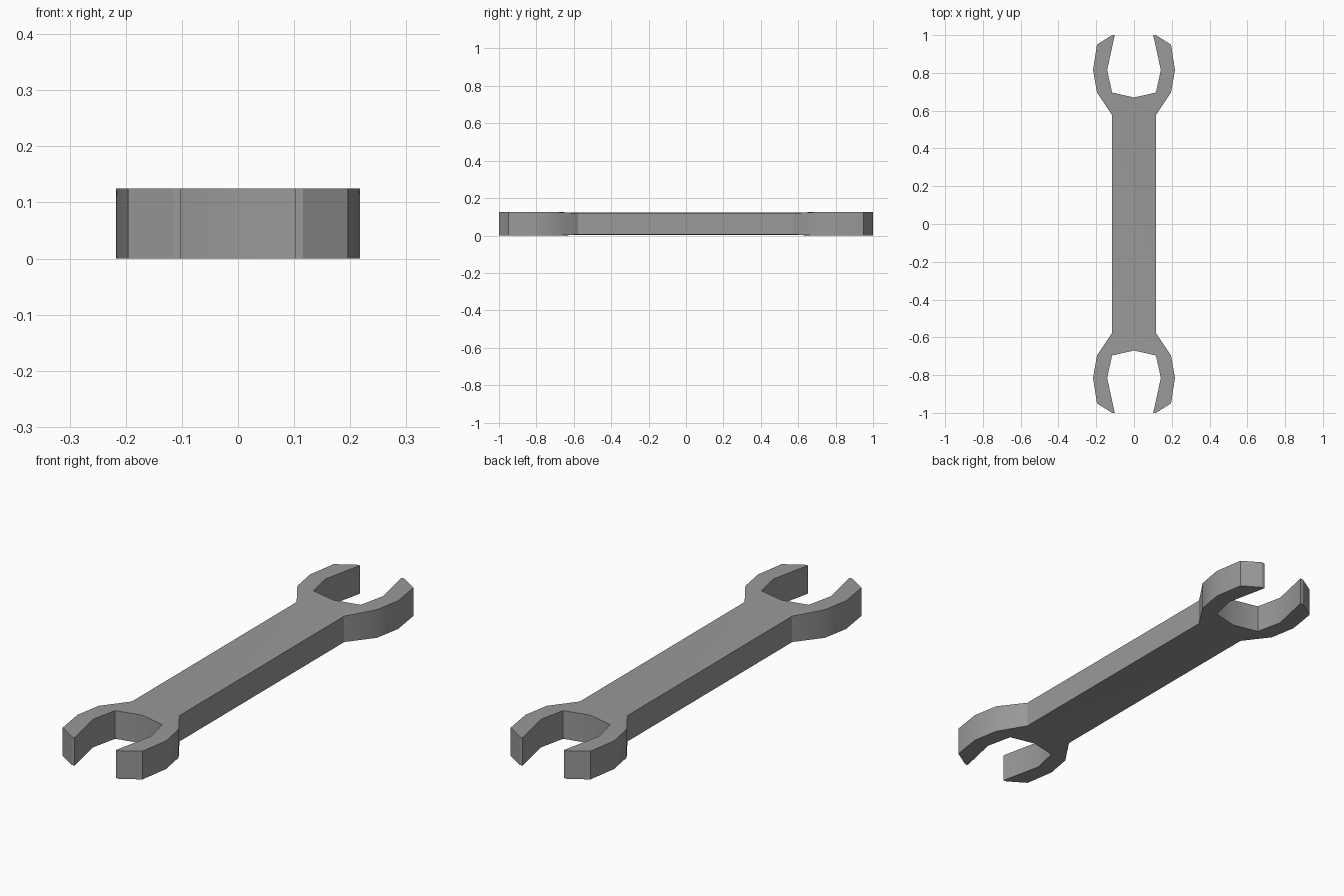
import bpy
import bmesh
import math

if "Cube" in bpy.data.objects:
    bpy.data.objects.remove(bpy.data.objects["Cube"], do_unlink=True)

THICK = 0.125

steel = bpy.data.materials.new("steel_grey")
steel.use_nodes = True
colour = (0.32, 0.32, 0.32, 1.0)
steel.diffuse_color = colour
steel.node_tree.nodes["Principled BSDF"].inputs["Base Color"].default_value = colour

# Upper surface points of one quarter: the shank is slightly thinner than the jaws
points = {
    "shank_mid": (0, 0, 0.122),
    "shank_crease": (0.07, 0, 0.122),
    "shank_edge": (0.117, 0, 0.120),
    "neck_mid": (0, 0.578, 0.122),
    "neck_crease": (0.07, 0.578, 0.122),
    "neck_edge": (0.117, 0.578, 0.120),
    "throat": (0, 0.67, THICK),
    "inner_low": (0.116, 0.696, THICK),
    "inner_mid": (0.142, 0.815, THICK),
    "outer_low": (0.196, 0.696, THICK),
    "outer_mid": (0.217, 0.815, THICK),
    "outer_high": (0.196, 0.95, THICK),
    "tip_outer": (0.116, 1.0, THICK),
    "tip_inner": (0.102, 1.0, THICK),
}
quarter = [
    ("shank_mid", "shank_crease", "neck_crease", "neck_mid"),
    ("shank_crease", "shank_edge", "neck_edge", "neck_crease"),
    ("neck_mid", "neck_crease", "throat"),
    ("neck_crease", "neck_edge", "inner_low", "throat"),
    ("neck_edge", "outer_low", "inner_low"),
    ("outer_low", "outer_mid", "inner_mid", "inner_low"),
    ("outer_mid", "outer_high", "tip_outer", "tip_inner", "inner_mid"),
]

# Mirror the quarter into the whole upper surface
bm = bmesh.new()
for sx in (1, -1):
    for sy in (1, -1):
        made = {n: bm.verts.new((x * sx, y * sy, z)) for n, (x, y, z) in points.items()}
        for names in quarter:
            bm.faces.new([made[n] for n in names])
bmesh.ops.remove_doubles(bm, verts=bm.verts[:], dist=0.0001)

# Reflect it into the underside and close the rim with walls
rim = [e for e in bm.edges if e.is_boundary]
top_faces = bm.faces[:]
under = {v: bm.verts.new((v.co.x, v.co.y, THICK - v.co.z)) for v in bm.verts[:]}
for f in top_faces:
    bm.faces.new([under[v] for v in reversed(f.verts)])
for e in rim:
    a, b = e.verts
    bm.faces.new((a, b, under[b], under[a]))
bmesh.ops.recalc_face_normals(bm, faces=bm.faces[:])

mesh = bpy.data.meshes.new("open_end_wrench")
bm.to_mesh(mesh)
bm.free()
mesh.materials.append(steel)
wrench = bpy.data.objects.new("open_end_wrench", mesh)
bpy.context.collection.objects.link(wrench)

# Soft shading round the jaws, crisp at the corners
bpy.ops.object.select_all(action="DESELECT")
wrench.select_set(True)
bpy.context.view_layer.objects.active = wrench
bpy.ops.object.shade_smooth_by_angle(angle=math.radians(30))
